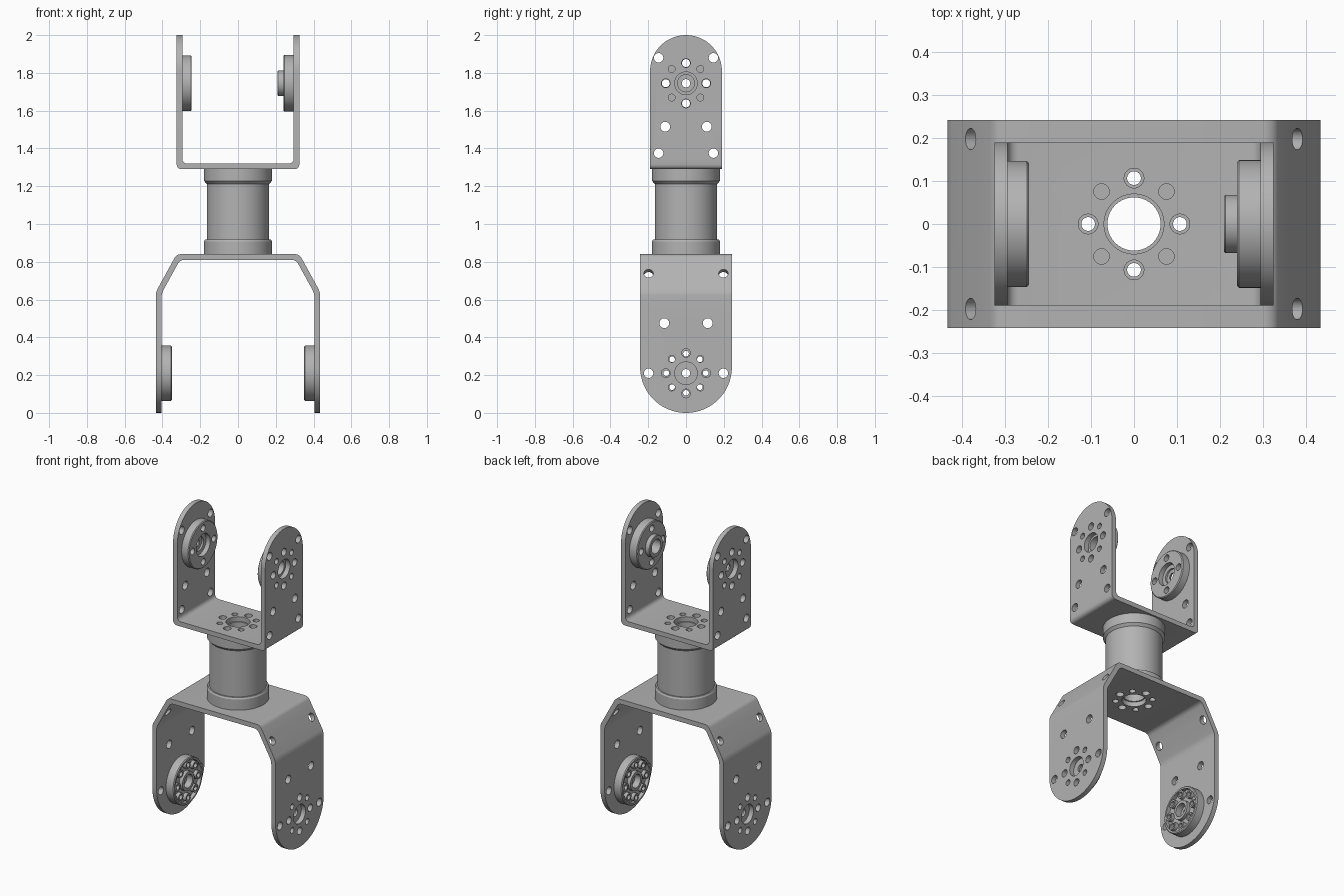
import bpy, bmesh
from math import pi, sin, cos, radians
from mathutils import Matrix, Vector

cube = bpy.data.objects.get("Cube")
if cube:
    bpy.data.objects.remove(cube, do_unlink=True)

grey = bpy.data.materials.new("machined grey")
grey.use_nodes = True
grey.diffuse_color = (0.45, 0.45, 0.45, 1)
grey.node_tree.nodes["Principled BSDF"].inputs["Base Color"].default_value = grey.diffuse_color


def make_object(name, bm, matrix=Matrix()):
    bmesh.ops.recalc_face_normals(bm, faces=bm.faces[:])
    bm.transform(matrix)
    mesh = bpy.data.meshes.new(name)
    bm.to_mesh(mesh)
    bm.free()
    mesh.materials.append(grey)
    obj = bpy.data.objects.new(name, mesh)
    bpy.context.collection.objects.link(obj)
    return obj


def lathe(bm, profile, at=(0, 0), sides=64):
    """Revolve a closed (radius, height) profile around local z."""
    rings = []
    for i in range(sides):
        a = 2 * pi * i / sides
        rings.append([bm.verts.new((at[0] + r * cos(a), at[1] + r * sin(a), h)) for r, h in profile])
    n = len(profile)
    for i in range(sides):
        p, q = rings[i], rings[(i + 1) % sides]
        for j in range(n):
            k = (j + 1) % n
            bm.faces.new((p[j], q[j], q[k], p[k]))


def prism(bm, points, half, place):
    """Extrude a 2D outline between -half and +half."""
    a, b = ([bm.verts.new(place(u, v, d)) for u, v in points] for d in (-half, half))
    bm.faces.new(a)
    bm.faces.new(b)
    n = len(points)
    for i in range(n):
        bm.faces.new((a[i], a[(i + 1) % n], b[(i + 1) % n], b[i]))


def drill(bm, centre, direction, radius, length):
    turn = Vector((0, 0, 1)).rotation_difference(Vector(direction)).to_matrix().to_4x4()
    bmesh.ops.create_cone(bm, cap_ends=True, segments=32, radius1=radius, radius2=radius,
                          depth=length, matrix=Matrix.Translation(centre) @ turn)


def cut(obj, bm, operation):
    """Apply a boolean and discard its cutter."""
    cutter = make_object("cutter", bm)
    cutter.hide_render = True
    mod = obj.modifiers.new("cut", "BOOLEAN")
    mod.object, mod.operation, mod.solver = cutter, operation, "EXACT"
    deps = bpy.context.evaluated_depsgraph_get()
    mesh = bpy.data.meshes.new_from_object(obj.evaluated_get(deps))
    obj.modifiers.clear()
    obj.data = mesh
    bpy.data.objects.remove(cutter, do_unlink=True)


def circle_of(count, radius, start=0.0):
    return [(radius * cos(start + 2 * pi * i / count), radius * sin(start + 2 * pi * i / count))
            for i in range(count)]


def bracket(name, outer, inner, bend, half_y, arc_z, way, holes, hub_z, top_z, slopes=()):
    # Bent sheet from mirrored half profiles
    profile = outer + [(-x, z) for x, z in reversed(outer)]
    profile += [(-x, z) for x, z in inner] + list(reversed(inner))
    bm = bmesh.new()
    prism(bm, profile, half_y, lambda u, v, d: (u, d, v))
    end = outer[0][1]
    bends = [e for e in bm.edges if abs(e.verts[0].co.y - e.verts[1].co.y) > half_y
             and abs(e.verts[0].co.z - end) > 0.01]
    bmesh.ops.bevel(bm, geom=bends, offset=bend, segments=4, profile=0.5, affect="EDGES")
    obj = make_object(name, bm)
    # Rounded plate ends
    arc = [(half_y * cos(pi * i / 40), arc_z + way * half_y * sin(pi * i / 40)) for i in range(41)]
    far = arc_z - way * 1.2
    bm = bmesh.new()
    prism(bm, [(half_y, far)] + arc + [(-half_y, far)], 0.6, lambda u, v, d: (d, u, v))
    cut(obj, bm, "INTERSECT")
    # Holes through both plates and through the web
    bm = bmesh.new()
    for y, z, r in holes:
        for s in (-1, 1):
            drill(bm, (0, s * y, z), (1, 0, 0), r, 1.2)
    for axis, centre, bore in (((1, 0, 0), (0, 0, hub_z), 0.06), ((0, 0, 1), (0, 0, top_z), 0.07)):
        length = 1.2 if axis[0] else 0.12
        drill(bm, centre, axis, bore, length)
        for start, r in ((0, 0.023), (pi / 4, 0.018)):
            for u, v in circle_of(4, 0.107, start):
                shift = Vector((0, u, v)) if axis[0] else Vector((u, v, 0))
                drill(bm, Vector(centre) + shift, axis, r, length)
    for x, y, z in slopes:
        for sx in (-1, 1):
            for sy in (-1, 1):
                drill(bm, (sx * x, sy * y, z), (sx * 0.871, 0, 0.491), 0.025, 0.12)
    cut(obj, bm, "DIFFERENCE")
    return obj


def inward(side, x, z):
    """Place a local z axis on a plate, pointing to the middle."""
    return Matrix.Translation((side * x, 0, z)) @ Matrix.Rotation(-side * pi / 2, 4, "Y")


parts = []

# Brackets
parts.append(bracket("upper_bracket", [(0.325, 2.05), (0.325, 1.29)], [(0.295, 2.05), (0.295, 1.32)],
                     0.025, 0.19, 1.81, 1,
                     [(0.145, 1.88, 0.025), (0.11, 1.515, 0.026), (0.145, 1.375, 0.025)], 1.745, 1.305))
parts.append(bracket("lower_bracket", [(0.435, -0.05), (0.435, 0.64), (0.325, 0.84)],
                     [(0.405, -0.05), (0.405, 0.632), (0.307, 0.81)], 0.02, 0.243, 0.243, -1,
                     [(0.115, 0.475, 0.026), (0.198, 0.21, 0.025)], 0.21, 0.825,
                     [(0.375, 0.198, 0.735)]))

# Central tube with collars at both ends
bm = bmesh.new()
lathe(bm, [(0.062, 0.84), (0.18, 0.84), (0.18, 0.908), (0.174, 0.918), (0.165, 0.918), (0.165, 1.212),
           (0.18, 1.228), (0.18, 1.29), (0.062, 1.29), (0.062, 1.22), (0.14, 1.22), (0.14, 0.91),
           (0.062, 0.91)])
tube = make_object("centre_tube", bm)
bm = bmesh.new()
for x, y in circle_of(4, 0.107):
    drill(bm, (x, y, 1.065), (0, 0, 1), 0.016, 0.6)
cut(tube, bm, "DIFFERENCE")
parts.append(tube)

# Upper hubs: one recessed, one with a raised boss
rim = [(0.147, 0), (0.147, 0.045), (0.142, 0.05)]
upper = {
    -1: [(0.022, 0)] + rim + [(0.07, 0.05), (0.07, 0.02), (0.045, 0.02), (0.045, 0.008), (0.022, 0.008)],
    1: [(0.045, 0), (0.149, 0), (0.149, 0.05), (0.144, 0.055), (0.068, 0.055), (0.068, 0.082),
        (0.065, 0.085), (0.045, 0.085)],
}
for side, profile in upper.items():
    bm = bmesh.new()
    lathe(bm, profile)
    hub = make_object("upper_hub_" + ("left" if side > 0 else "right"), bm, inward(side, 0.295, 1.745))
    bm = bmesh.new()
    for y, z in circle_of(4, 0.107):
        drill(bm, (side * 0.27, y, 1.745 + z), (1, 0, 0), 0.021, 0.2)
    cut(hub, bm, "DIFFERENCE")
    parts.append(hub)

# Lower hubs: recessed face with a ring of eight hollow posts
for side in (-1, 1):
    label = "left" if side > 0 else "right"
    place = inward(side, 0.405, 0.21)
    bm = bmesh.new()
    lathe(bm, [(0.022, 0), (0.147, 0), (0.147, 0.05), (0.142, 0.055), (0.131, 0.055), (0.131, 0.032),
               (0.06, 0.032), (0.06, 0.055), (0.042, 0.055), (0.042, 0.015), (0.022, 0.015)])
    hub = make_object("lower_hub_" + label, bm, place)
    bm = bmesh.new()
    for y, z in circle_of(8, 0.104):
        drill(bm, (side * 0.38, y, 0.21 + z), (1, 0, 0), 0.015, 0.2)
    cut(hub, bm, "DIFFERENCE")
    bm = bmesh.new()
    for at in circle_of(8, 0.104):
        lathe(bm, [(0.015, 0.032), (0.025, 0.032), (0.025, 0.054), (0.015, 0.054)], at, 32)
    parts += [hub, make_object("lower_hub_posts_" + label, bm, place)]

# Smooth curved walls, keep machined edges crisp
for obj in parts:
    obj.data.shade_smooth()
    obj.data.set_sharp_from_angle(angle=radians(30))
